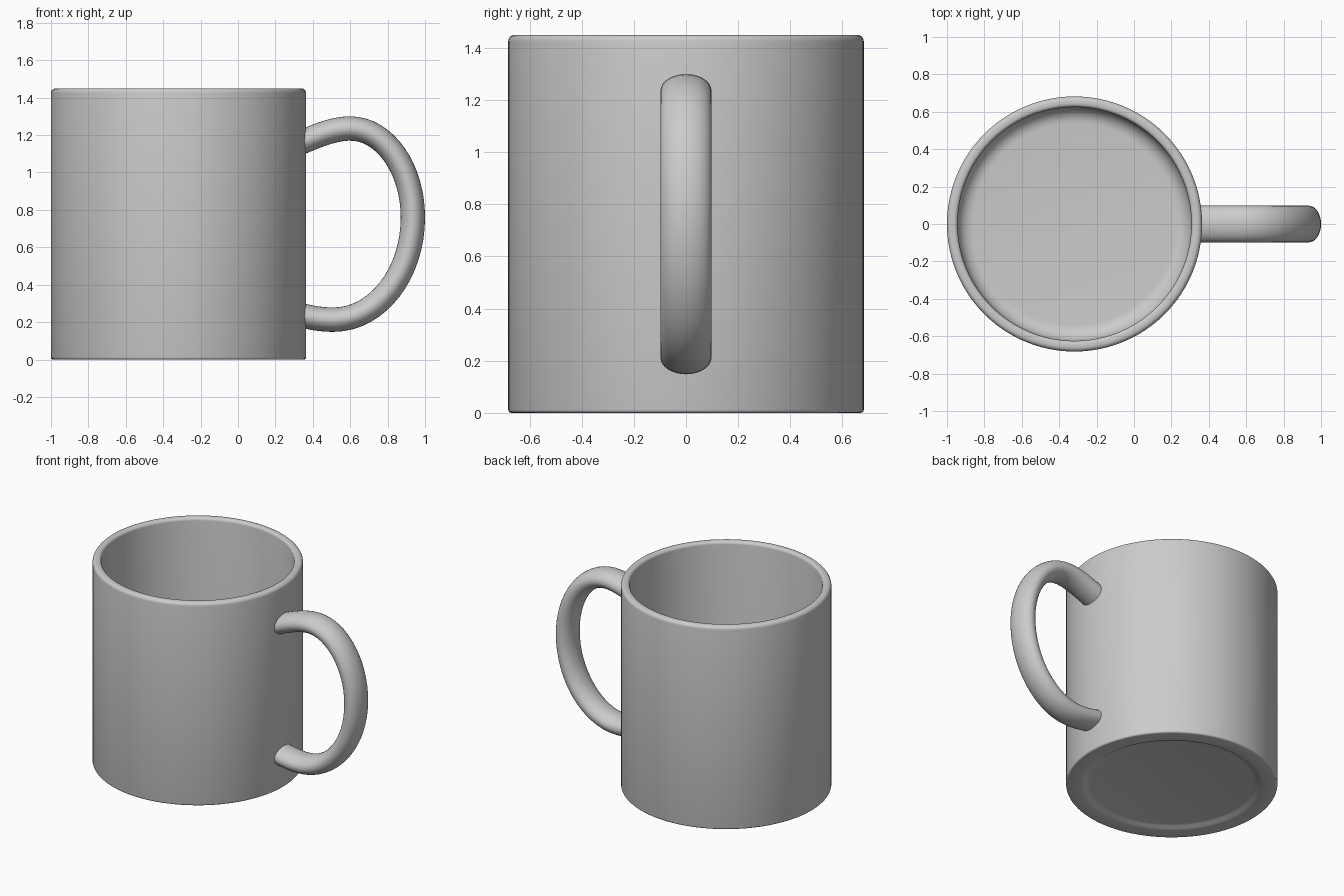
import bpy, bmesh, math
from mathutils import Vector
from mathutils.geometry import interpolate_bezier

if "Cube" in bpy.data.objects:
    bpy.data.objects.remove(bpy.data.objects["Cube"])

CX, R, H = -0.318, 0.682, 1.45
RI, FLOOR = 0.625, 0.08


def finish(bm, name, angle=50):
    bmesh.ops.remove_doubles(bm, verts=bm.verts, dist=1e-5)
    bmesh.ops.recalc_face_normals(bm, faces=bm.faces)
    me = bpy.data.meshes.new(name)
    bm.to_mesh(me)
    bm.free()
    ob = bpy.data.objects.new(name, me)
    bpy.context.collection.objects.link(ob)
    bpy.ops.object.select_all(action='DESELECT')
    ob.select_set(True)
    bpy.context.view_layer.objects.active = ob
    bpy.ops.object.shade_smooth_by_angle(angle=math.radians(angle))
    return ob


def arc(cx, cz, r, a0, a1, n=5):
    return [(cx + r * math.cos(math.radians(a0 + (a1 - a0) * i / n)),
             cz + r * math.sin(math.radians(a0 + (a1 - a0) * i / n)))
            for i in range(n + 1)]


# Cup: closed profile from the underside, up the wall, over the rim, to the inner floor
profile = [(0, 0.02), (0.53, 0.02), (0.55, 0.016), (0.57, 0.004), (0.59, 0)]
profile += arc(R - 0.012, 0.012, 0.012, -90, 0, 3)
profile += arc(R - 0.025, H - 0.025, 0.025, 0, 90)
profile += arc(RI + 0.02, H - 0.02, 0.02, 90, 180)
profile += arc(RI - 0.085, FLOOR + 0.085, 0.085, 0, -90, 8)
profile += [(0, FLOOR)]
bm = bmesh.new()
vs = [bm.verts.new((CX + r, 0, z)) for r, z in profile]
es = [bm.edges.new(p) for p in zip(vs, vs[1:])]
bmesh.ops.spin(bm, geom=vs + es, cent=(CX, 0, 0), axis=(0, 0, 1),
               angle=math.tau, steps=96, use_duplicate=False)
finish(bm, "cup_body")

# Handle: oval section swept along a bezier path (left handle, knot, right handle)
knots = [
    (None, (0.335, 1.16), (0.42, 1.195)),
    ((0.51, 1.235), (0.60, 1.235), (0.785, 1.235)),
    ((0.935, 1.02), (0.935, 0.76), (0.935, 0.46)),
    ((0.745, 0.213), (0.51, 0.213), (0.45, 0.213)),
    ((0.40, 0.222), (0.335, 0.236), None),
]
path = []
for a, b in zip(knots, knots[1:]):
    pts = interpolate_bezier(*[Vector((p[0], 0, p[1])) for p in (a[1], a[2], b[0], b[1])], 17)
    path += pts if not path else pts[1:]

bm = bmesh.new()
rings = []
N = 32
for i, p in enumerate(path):
    t = (path[min(i + 1, len(path) - 1)] - path[max(i - 1, 0)]).normalized()
    n = Vector((-t.z, 0, t.x))
    rings.append([bm.verts.new(p + n * 0.065 * math.cos(math.tau * k / N)
                               + Vector((0, 0.098 * math.sin(math.tau * k / N), 0)))
                  for k in range(N)])
for a, b in zip(rings, rings[1:]):
    for k in range(N):
        bm.faces.new((a[k], a[(k + 1) % N], b[(k + 1) % N], b[k]))
bm.faces.new(rings[0])
bm.faces.new(rings[-1])
finish(bm, "handle")
